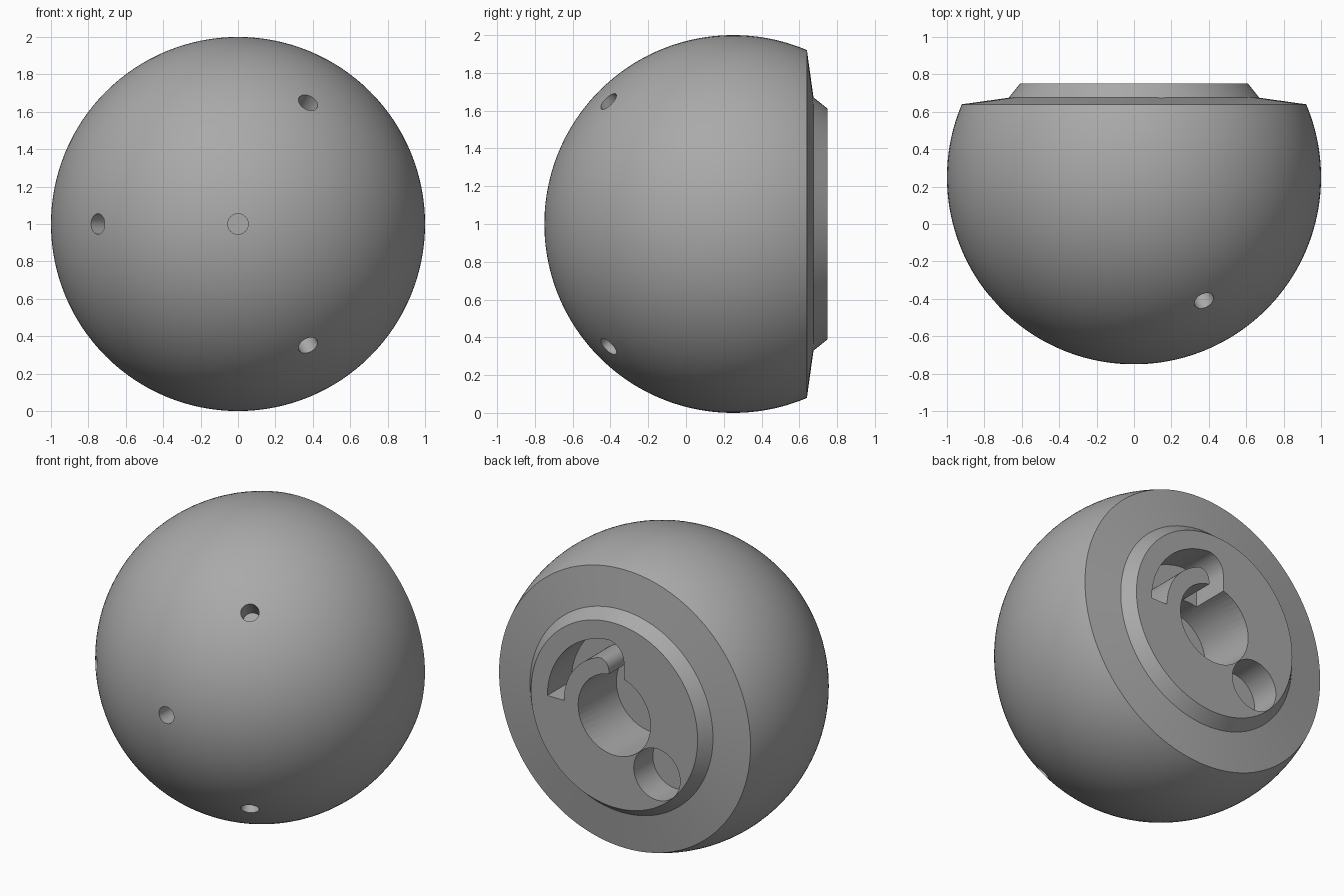
import bpy, bmesh
from math import sin, cos, pi, radians, asin
from mathutils import Vector, Matrix

cube = bpy.data.objects.get("Cube")
if cube:
    bpy.data.objects.remove(cube, do_unlink=True)

CENTRE = Vector((0, 0.25, 1))
FACE_Y = 0.75

grey = bpy.data.materials.new("plain grey")
grey.use_nodes = True
grey.diffuse_color = (0.4, 0.4, 0.4, 1)
grey.node_tree.nodes["Principled BSDF"].inputs["Base Color"].default_value = (0.4, 0.4, 0.4, 1)


def make_object(name, bm):
    bmesh.ops.recalc_face_normals(bm, faces=bm.faces)
    mesh = bpy.data.meshes.new(name)
    bm.to_mesh(mesh)
    bm.free()
    mesh.materials.append(grey)
    obj = bpy.data.objects.new(name, mesh)
    bpy.context.collection.objects.link(obj)
    return obj


def drill(name, mouth, direction, radius, depth):
    """Cylinder cutter reaching depth below the mouth, along direction."""
    bm = bmesh.new()
    over = 0.1
    turn = direction.to_track_quat("Z", "Y").to_matrix().to_4x4()
    place = Matrix.Translation(mouth + direction * (depth - over) / 2) @ turn
    bmesh.ops.create_cone(bm, cap_ends=True, segments=48, radius1=radius,
                          radius2=radius, depth=depth + over, matrix=place)
    return make_object(name, bm)


def arc(cx, cz, radius, start, end, steps):
    angles = [radians(start + (end - start) * i / steps) for i in range(steps + 1)]
    return [(cx + radius * cos(a), cz + radius * sin(a)) for a in angles]


# Ball body: a turned profile with a shallow cone and a raised boss at the back
last = asin(0.39)
profile = []
for i in range(65):
    a = -pi / 2 + (last + pi / 2) * i / 64
    profile.append((cos(a), sin(a)))
profile[0] = (0, -1)
profile += [(0.67, 0.425), (0.61, 0.5), (0, 0.5)]
bm = bmesh.new()
verts = [bm.verts.new(CENTRE + Vector((r, y, 0))) for r, y in profile]
edges = [bm.edges.new(pair) for pair in zip(verts, verts[1:])]
bmesh.ops.spin(bm, geom=verts + edges, cent=CENTRE, axis=(0, 1, 0),
               angle=2 * pi, steps=128, use_merge=False)
bmesh.ops.remove_doubles(bm, verts=bm.verts, dist=0.0005)
body = make_object("ball_body", bm)

# Sockets in the round front: one in the middle and three around it
cutters = []
outward = [Vector((0, -1, 0))]
for angle in (60, 180, 300):
    a = radians(angle)
    outward.append(Vector((0.75 * cos(a), -0.661, 0.75 * sin(a))).normalized())
for n in outward:
    cutters.append(drill("socket_cutter", CENTRE + n, -n, 0.055, 0.2))

# Round holes in the back boss
inward = Vector((0, -1, 0))
cutters.append(drill("main_hole_cutter", Vector((0, FACE_Y, 1)), inward, 0.265, 0.4))
cutters.append(drill("side_hole_cutter", Vector((-0.312, FACE_Y, 0.692)), inward, 0.17, 0.2))

# Hooked locking slot that curves round and opens into the main hole
outline = arc(0, 0, 0.49, 0, 84, 28) + arc(0.05, 0.368, 0.12, 96, 180, 10)
outline += [(-0.07, 0.15), (0.04, 0.15)]
outline += arc(0.11, 0.285, 0.07, 180, 105, 8) + arc(0, 0, 0.37, 72, 0, 24)
bm = bmesh.new()
floor = bm.faces.new([bm.verts.new((x, FACE_Y - 0.25, 1 + z)) for x, z in outline])
walls = bmesh.ops.extrude_face_region(bm, geom=[floor])
bmesh.ops.translate(bm, vec=(0, 0.35, 0),
                    verts=[v for v in walls["geom"] if isinstance(v, bmesh.types.BMVert)])
cutters.append(make_object("slot_cutter", bm))

# Cut everything out of the body
bpy.ops.object.select_all(action="DESELECT")
bpy.context.view_layer.objects.active = body
body.select_set(True)
for cutter in cutters:
    cutter.hide_render = True
    cut = body.modifiers.new("cut", "BOOLEAN")
    cut.operation = "DIFFERENCE"
    cut.solver = "EXACT"
    cut.object = cutter
    bpy.ops.object.modifier_apply(modifier=cut.name)
    bpy.data.objects.remove(cutter, do_unlink=True)
bpy.ops.object.shade_smooth_by_angle(angle=radians(20))
# Shallow cone meets the flat faces crisply
